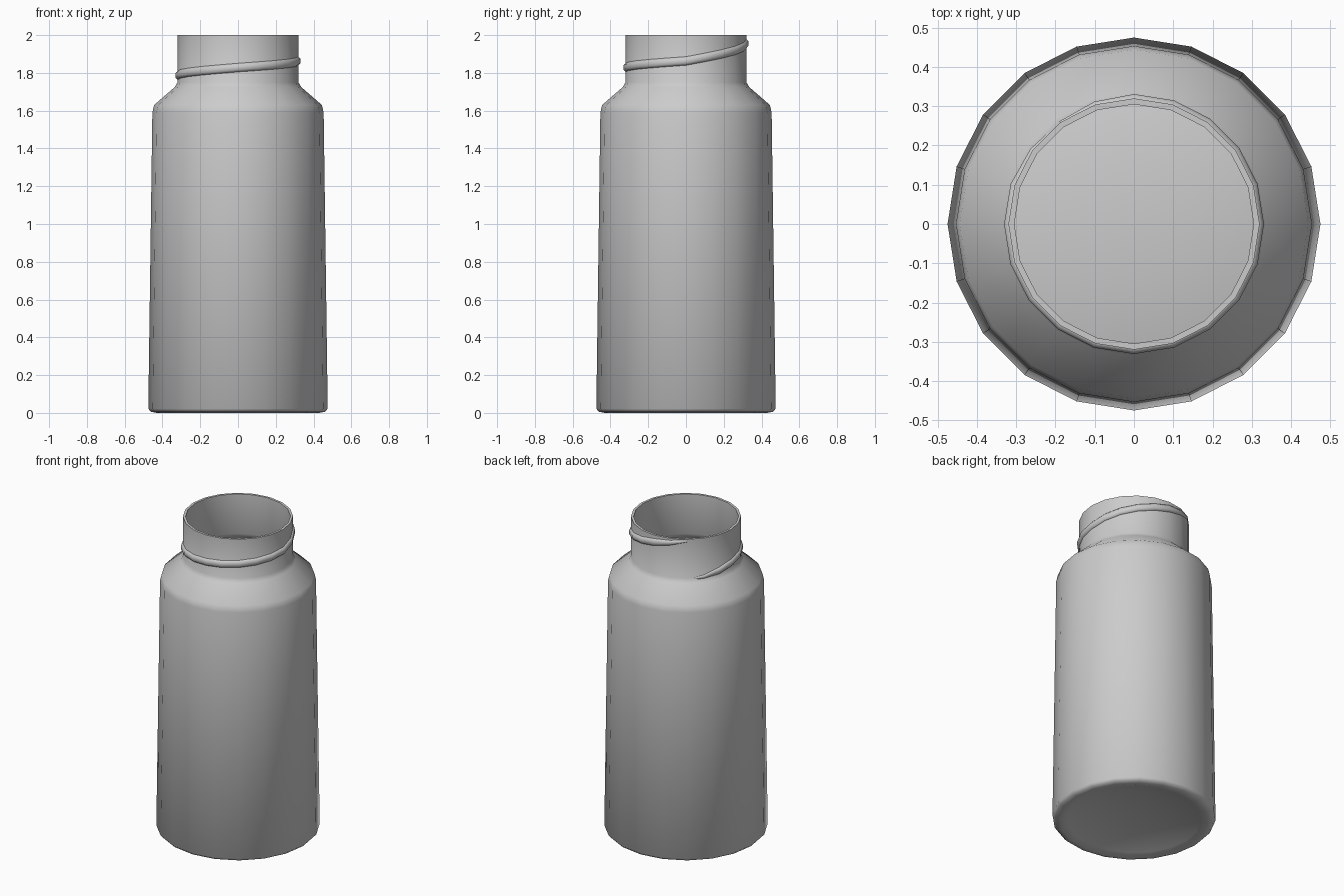
import bpy, bmesh
from math import cos, sin, radians

if "Cube" in bpy.data.objects:
    bpy.data.objects.remove(bpy.data.objects["Cube"])

SIDES = 20


def make_object(name, bm):
    bmesh.ops.recalc_face_normals(bm, faces=bm.faces[:])
    mesh = bpy.data.meshes.new(name)
    bm.to_mesh(mesh)
    bm.free()
    ob = bpy.data.objects.new(name, mesh)
    bpy.context.collection.objects.link(ob)
    bpy.ops.object.select_all(action='DESELECT')
    ob.select_set(True)
    bpy.context.view_layer.objects.active = ob
    bpy.ops.object.shade_smooth_by_angle(angle=radians(60))
    return ob


def ring(bm, r, z):
    if r == 0:
        return [bm.verts.new((0, 0, z))] * SIDES
    return [bm.verts.new((r * cos(radians(18 * i)), r * sin(radians(18 * i)), z))
            for i in range(SIDES)]


def bridge(bm, a, b, closed=True):
    n = len(a)
    for i in range(n if closed else n - 1):
        j = (i + 1) % n
        bm.faces.new(list(dict.fromkeys((a[i], a[j], b[j], b[i]))))


def lathe(name, profile):
    bm = bmesh.new()
    rings = [ring(bm, r, z) for r, z in profile]
    for a, b in zip(rings, rings[1:]):
        bridge(bm, a, b)
    return make_object(name, bm)


# Hollow bottle: domed base, tapered wall, shoulder, neck, rim, inner wall
lathe("bottle_body", [
    (0, 0.06), (0.15, 0.054), (0.29, 0.036), (0.39, 0.012), (0.43, 0.0),
    (0.46, 0.006), (0.475, 0.022), (0.4535, 1.59), (0.444, 1.63),
    (0.335, 1.725), (0.32, 1.75), (0.32, 2.0), (0.305, 2.0),
    (0.305, 1.745), (0.32, 1.715), (0.43, 1.62), (0.438, 1.585),
    (0.458, 0.04), (0.43, 0.018), (0.39, 0.028), (0.29, 0.052),
    (0.15, 0.07), (0, 0.076)])

# Screw thread: one turn, tapering into the neck at both ends
KEYS = [(126, 1.735), (180, 1.787), (270, 1.828), (360, 1.863), (450, 1.955), (486, 1.988)]


def height(a):
    for (a0, z0), (a1, z1) in zip(KEYS, KEYS[1:]):
        if a <= a1:
            return z0 + (z1 - z0) * (a - a0) / (a1 - a0)


bm = bmesh.new()
sections = []
for i in range(SIDES + 1):
    a = 126 + 18 * i
    t = min(1, 0.15 + i / 2.5, 0.3 + (SIDES - i) / 2.5)
    z, h, out = height(a), 0.023 * t, 0.32 + 0.011 * t
    pts = [(0.313, -h), (0.32, -h), (out, -0.5 * h), (out, 0.5 * h), (0.32, h), (0.313, h)]
    sections.append([bm.verts.new((r * cos(radians(a)), r * sin(radians(a)), z + dz))
                     for r, dz in pts])
for a, b in zip(sections, sections[1:]):
    bridge(bm, a, b)
bm.faces.new(sections[0])
bm.faces.new(sections[-1])
make_object("screw_thread", bm)
